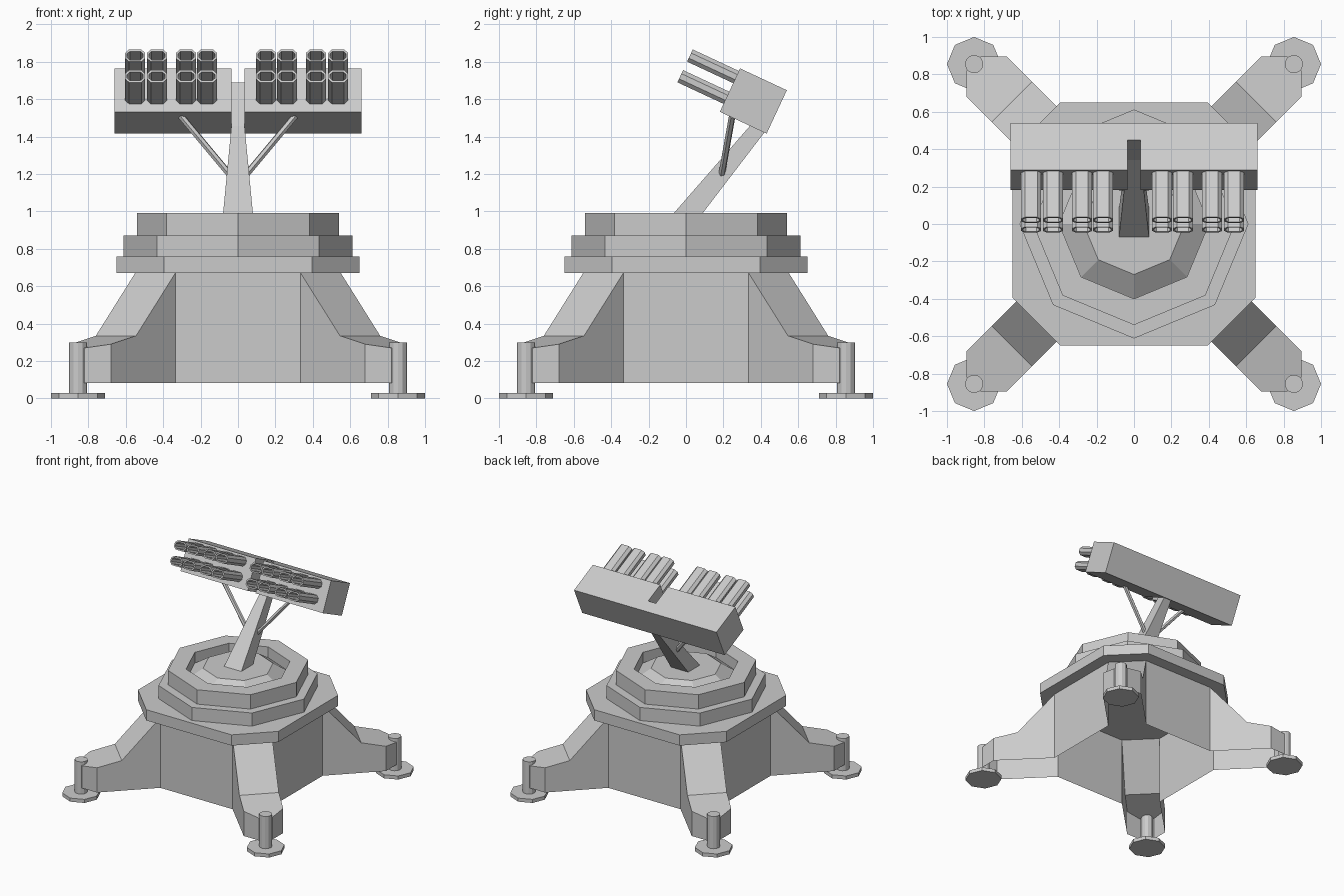
import bpy, bmesh
from math import pi, cos, sin, radians
from mathutils import Matrix, Vector

if "Cube" in bpy.data.objects:
    bpy.data.objects.remove(bpy.data.objects["Cube"])


def make(name, verts, faces, matrix=None):
    bm = bmesh.new()
    vs = [bm.verts.new(v) for v in verts]
    for f in faces:
        bm.faces.new([vs[i] for i in f])
    bmesh.ops.remove_doubles(bm, verts=bm.verts, dist=1e-4)
    bmesh.ops.recalc_face_normals(bm, faces=bm.faces)
    if matrix:
        bm.transform(matrix)
    me = bpy.data.meshes.new(name)
    bm.to_mesh(me)
    bm.free()
    ob = bpy.data.objects.new(name, me)
    bpy.context.collection.objects.link(ob)
    return ob


def loft(name, rings, matrix=None):
    """Skin equal-length rings of points, capping first and last."""
    n = len(rings[0])
    verts = [p for r in rings for p in r]
    faces = [[i * n + j, i * n + (j + 1) % n, (i + 1) * n + (j + 1) % n, (i + 1) * n + j]
             for i in range(len(rings) - 1) for j in range(n)]
    faces += [list(range(n))[::-1], [(len(rings) - 1) * n + j for j in range(n)]]
    return make(name, verts, faces, matrix)


def ngon(r, z, n=8, cx=0, cy=0):
    return [(cx + r * cos(2 * pi * k / n), cy + r * sin(2 * pi * k / n), z) for k in range(n)]


# Open-bottomed base shell: four diagonal legs joined by flat panels
o, zb, zt = 0.1075, 0.083, 0.67
verts, faces = [], []


def face(pts, q):
    start = len(verts)
    rot = Matrix.Rotation(q * pi / 2, 3, 'Z')
    verts.extend(rot @ Vector(p) for p in pts)
    faces.append(list(range(start, len(verts))))


def swap(p):
    return (p[1], p[0], p[2])


A, B, C = [(a - o, a + o, z) for a, z in ((0.4425, zt), (0.6525, 0.335), (0.7875, 0.29))]
T = (0.82, 0.895, 0.27)


def low(p):
    return (p[0], p[1], zb)


for q in range(4):
    for m in (lambda p: p, swap):
        face([m(p) for p in (A, B, C, low(C), low(A))], q)      # leg side
        face([m(p) for p in (C, T, low(T), low(C))], q)         # leg end side
    face([A, B, swap(B), swap(A)], q)                           # steep top
    face([B, C, T, swap(T), swap(C), swap(B)], q)               # shallow top
    face([T, swap(T), low(swap(T)), low(T)], q)                 # leg tip
    mir = (-A[0], A[1], zt)
    face([A, mir, low(mir), low(A)], q)                         # body panel
make("base_shell", verts, faces)

# Deck plate with clipped corners
a, b = 0.65, 0.395
outline = [(a, -b), (a, b), (b, a), (-b, a), (-a, b), (-a, -b), (-b, -a), (b, -a)]
loft("deck_plate", [[(x, y, z) for x, y in outline] for z in (0.67, 0.76)])

# Stepped octagonal turntable with a recessed ring round a raised centre
loft("turntable", [ngon(r, z) for r, z in (
    (0.612, 0.76), (0.612, 0.87), (0.54, 0.87), (0.54, 0.99),
    (0.40, 0.99), (0.40, 0.90), (0.27, 0.985))])

# Feet
for sx in (-1, 1):
    for sy in (-1, 1):
        cx, cy = 0.855 * sx, 0.855 * sy
        loft("foot_pad", [ngon(0.145, z, 8, cx, cy) for z in (0, 0.03)])
        loft("foot_post", [ngon(0.049, z, 12, cx, cy) for z in (0.03, 0.30)])

# Leaning tapered mast
loft("mast", [
    [(-0.08, -0.07, 0.985), (0.08, -0.07, 0.985), (0.08, 0.085, 0.985), (-0.08, 0.085, 0.985)],
    [(-0.035, 0.342, 1.457), (0.035, 0.342, 1.457), (0.035, 0.42, 1.423), (-0.035, 0.42, 1.423)]])

# Diagonal struts from mast to launcher box
for s in (-1, 1):
    p, q = Vector((0.03 * s, 0.188, 1.18)), Vector((0.305 * s, 0.247, 1.51))
    d = q - p
    m = Matrix.Translation(p) @ d.to_track_quat('Z', 'Y').to_matrix().to_4x4()
    loft("strut", [ngon(0.018, z, 6) for z in (0, d.length)], m)

# Launcher box, tilted up, with a slot in the front for the mast
tilt = Matrix.Translation((0, 0.36, 1.59)) @ Matrix.Rotation(radians(-25), 4, 'X')
w, d, s = 0.66, 0.138, 0.036
plan = [(-w, -d), (-s, -d), (-s, 0.04), (s, 0.04), (s, -d), (w, -d), (w, d), (-w, d)]
loft("launcher_box", [[(x, y, z) for x, y in plan] for z in (-0.128, 0.128)], tilt)


# Hollow flattened octagonal tubes in two rows
def tube_ring(cx, cz, y, inset):
    hx, hz, c = 0.054 - inset, 0.036 - inset, 0.021 - inset * 0.6
    pts = [(hx, -hz + c), (hx, hz - c), (hx - c, hz), (-hx + c, hz),
           (-hx, hz - c), (-hx, -hz + c), (-hx + c, -hz), (hx - c, -hz)]
    return [(cx + x, y, cz + z) for x, z in pts]


for cz in (0.077, -0.045):
    for cx in (-0.55, -0.433, -0.278, -0.166, 0.15, 0.262, 0.417, 0.535):
        loft("launch_tube", [tube_ring(cx, cz, y, i) for y, i in (
            (-0.13, 0), (-0.41, 0), (-0.41, 0.011), (-0.20, 0.011))], tilt)
